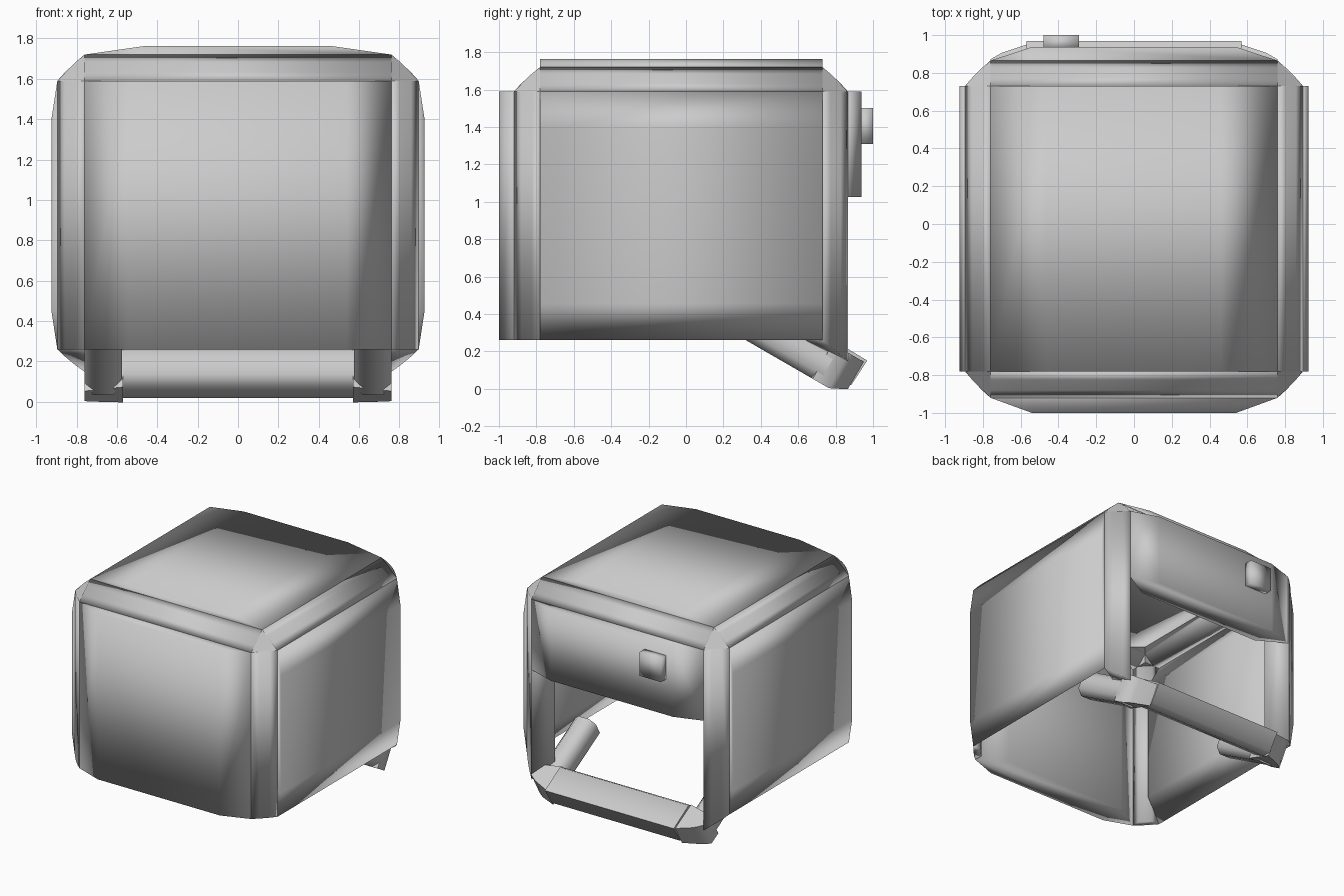
import bpy, bmesh
from mathutils import Vector
from math import radians, sin, cos

if "Cube" in bpy.data.objects:
    bpy.data.objects.remove(bpy.data.objects["Cube"])


def finish(name, bm, smooth_angle=None):
    bmesh.ops.recalc_face_normals(bm, faces=bm.faces)
    me = bpy.data.meshes.new(name)
    bm.to_mesh(me)
    bm.free()
    ob = bpy.data.objects.new(name, me)
    bpy.context.collection.objects.link(ob)
    for p in me.polygons:
        p.use_smooth = True
    if smooth_angle:
        bpy.ops.object.select_all(action='DESELECT')
        bpy.context.view_layer.objects.active = ob
        ob.select_set(True)
        bpy.ops.object.shade_smooth_by_angle(angle=radians(smooth_angle))
    return ob


def prism(name, profile, t0, t1, place, smooth_angle=None):
    """Extrude a 2D profile from t0 to t1; place(p, q, t) gives xyz."""
    bm = bmesh.new()
    a = [bm.verts.new(place(p, q, t0)) for p, q in profile]
    b = [bm.verts.new(place(p, q, t1)) for p, q in profile]
    n = len(profile)
    bm.faces.new(a)
    bm.faces.new(b)
    for i in range(n):
        j = (i + 1) % n
        bm.faces.new((a[i], a[j], b[j], b[i]))
    return finish(name, bm, smooth_angle)


def lens(half, flat, edge, outer, inner):
    """Six-sided section of a cushion-like panel."""
    return [(-half, edge), (-flat, outer), (flat, outer),
            (half, edge), (flat, inner), (-flat, inner)]


def strip_profile(a, b, centre, depth=0.05):
    """Chamfer section between a and b, backed by a tapered core."""
    a, b = Vector(a), Vector(b)
    d = (b - a).normalized()
    out = Vector((d.y, -d.x))
    if out.dot((a + b) / 2 - Vector(centre)) < 0:
        out = -out
    m = [a.lerp(b, f) + out * 0.004 for f in (0.3, 0.7)]
    return [a, m[0], m[1], b, b - out * depth - d * 0.045, a - out * depth + d * 0.045]


X_IN, X_OUT = 0.76, 0.895
Z_LOW, Z_EDGE, Z_TOP = 0.26, 1.59, 1.72
Z_MID = (Z_LOW + Z_EDGE) / 2
ENDS = {"front": (-0.78, -0.92), "back": (0.73, 0.865)}

# cushion panels: front, short back, top, two sides
prism("front_panel", lens(X_IN, .54, -.92, -1, -.79),
      Z_LOW, Z_EDGE, lambda p, q, t: (p, q, t))
prism("back_panel", lens(X_IN, .54, .865, .937, .74),
      1.025, Z_EDGE, lambda p, q, t: (p, q, t))
prism("top_panel", lens(X_IN, .46, Z_TOP, 1.763, 1.61),
      -.78, .73, lambda p, q, t: (p, t, q))
for side, s in (("right", 1), ("left", -1)):
    prism(side + "_panel", lens((Z_EDGE - Z_LOW) / 2, .47, X_OUT, .925, .79),
          -.78, .73, lambda p, q, t: (s * q, t, Z_MID + p))

# rounded edge strips between the panels
for end, (y_in, y_out) in ENDS.items():
    prism(end + "_top_strip", strip_profile((y_in, Z_TOP), (y_out, Z_EDGE), (0, 1)),
          -X_IN, X_IN, lambda p, q, t: (t, p, q))
for side, s in (("right", 1), ("left", -1)):
    prism(side + "_top_strip", strip_profile((X_IN, Z_TOP), (X_OUT, Z_EDGE), (0, 1)),
          -.78, .73, lambda p, q, t: (s * p, t, q))
    for end, (y_in, y_out) in ENDS.items():
        back = end == "back"       # back posts are thicker and end on a slant

        def post(p, q, t):
            z = t if t > 1 or not back else t - 0.82 * max(0, q - y_in)
            return (s * p, q, z)
        prism(end + "_" + side + "_post",
              strip_profile((X_OUT, y_in), (X_IN, y_out), (0, 0), .18 if back else .05),
              Z_LOW, Z_EDGE, post)
        # triangular corner caps
        bm = bmesh.new()
        for c in ((X_IN, y_in, Z_TOP), (X_IN, y_out, Z_EDGE), (X_OUT, y_in, Z_EDGE),
                  (X_IN - .01, y_in * .98, Z_EDGE - .01)):
            bm.verts.new((s * c[0], c[1], c[2]))
        bmesh.ops.convex_hull(bm, input=bm.verts)
        finish(end + "_" + side + "_corner", bm, 30)

# tilted U-shaped frame under the open back
CA, SA = cos(radians(30)), sin(radians(30))


def tilt(x, u, n):
    return (x, u * CA + n * SA, -u * SA + n * CA)


def chamfered(p0, p1, q0, q1, c):
    return [(p0 + c, q0), (p1 - c, q0), (p1, q0 + c), (p1, q1 - c),
            (p1 - c, q1), (p0 + c, q1), (p0, q1 - c), (p0, q0 + c)]


prism("frame_bar", [(.52, .46), (.57, .42), (.69, .42), (.755, .46),
                    (.764, .615), (.545, .62), (.52, .59)],
      -.57, .57, lambda p, q, t: tilt(t, p, q), 80)
for side, s in (("right", 1), ("left", -1)):
    prism(side + "_frame_arm", chamfered(.575, .76, .385, .575, .045), .06, .60,
          lambda p, q, t: tilt(s * p, t, q), 80)
    # mitred corner joining arm and bar
    prism(side + "_frame_corner",
          [(.57, .52), (.76, .56), (.76, .66), (.70, .70), (.57, .75)],
          .385, .60, lambda p, q, t: tilt(s * p, q, max(t, .385 + .5 * (q - .66))), 60)

# button on the back
prism("back_button", [(-.48, 1.31), (-.29, 1.31), (-.29, 1.50), (-.48, 1.50)],
      .92, 1.0, lambda p, q, t: (p, t, q))
